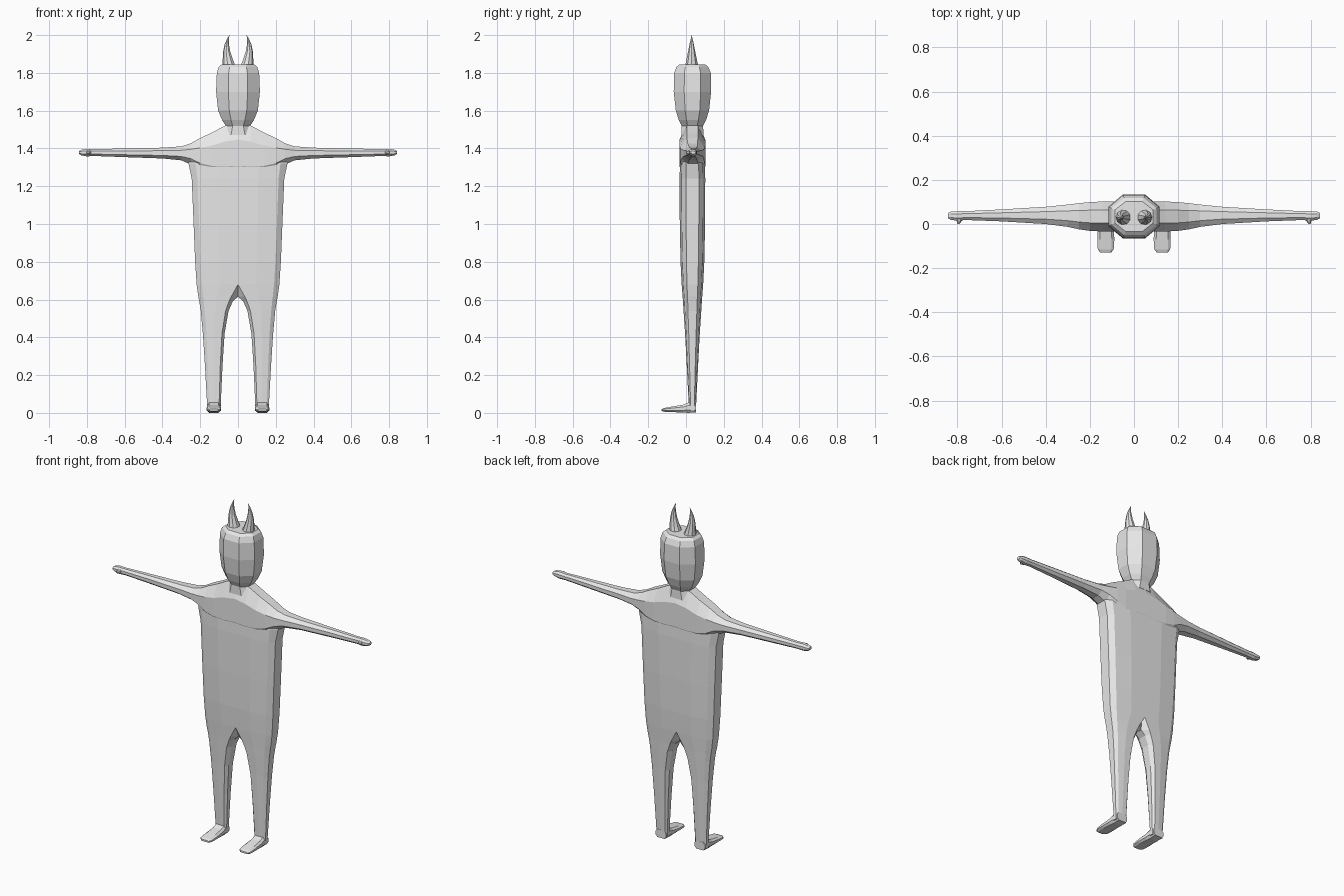
import bpy, bmesh, math

grey = bpy.data.materials.new("light grey")
grey.diffuse_color = (0.8, 0.8, 0.8, 1)
YC = 0.034  # depth centre of the body


def loft(name, rings, mirror=True, cap_start=True, cap_end=True):
    """Skin a list of equal-length point rings, optionally mirrored in x."""
    bm = bmesh.new()
    vs = [[bm.verts.new(p) for p in r] for r in rings]
    n = len(rings[0])
    for a, b in zip(vs, vs[1:]):
        for i in range(n):
            j = (i + 1) % n
            bm.faces.new((a[i], a[j], b[j], b[i]))
    if cap_start:
        bm.faces.new(vs[0])
    if cap_end:
        bm.faces.new(vs[-1])
    bmesh.ops.recalc_face_normals(bm, faces=bm.faces)
    # Drop the hidden wall on the mirror plane
    wall = [f for f in bm.faces if all(abs(v.co.x) < 1e-5 for v in f.verts)]
    bmesh.ops.delete(bm, geom=wall, context='FACES')
    bmesh.ops.remove_doubles(bm, verts=bm.verts, dist=1e-5)
    me = bpy.data.meshes.new(name)
    bm.to_mesh(me)
    bm.free()
    me.materials.append(grey)
    ob = bpy.data.objects.new(name, me)
    bpy.context.collection.objects.link(ob)
    if mirror:
        ob.modifiers.new("mirror", 'MIRROR').use_clip = True
    return ob


def octagon(u0, u1, v0, v1, cu=0.28, cv=0.28):
    """Chamfered rectangle in a plane."""
    a, b = (u1 - u0) * cu, (v1 - v0) * cv
    return [(u0 + a, v0), (u1 - a, v0), (u1, v0 + b), (u1, v1 - b),
            (u1 - a, v1), (u0 + a, v1), (u0, v1 - b), (u0, v0 + b)]


# Torso and legs: z, inner x, inner front-edge x, outer front-edge x, outer x, half depth
body = [
    (0.01, 0.092, 0.100, 0.152, 0.163, 0.020),
    (0.05, 0.091, 0.100, 0.152, 0.164, 0.020),
    (0.25, 0.082, 0.094, 0.160, 0.175, 0.030),
    (0.42, 0.071, 0.085, 0.167, 0.186, 0.039),
    (0.54, 0.050, 0.066, 0.176, 0.197, 0.047),
    (0.59, 0.028, 0.048, 0.181, 0.205, 0.050),
    (0.615, 0.0, 0.036, 0.184, 0.210, 0.052),
    (0.68, 0.0, 0.0, 0.191, 0.219, 0.057),
    (0.80, 0.0, 0.0, 0.198, 0.227, 0.063),
    (1.00, 0.0, 0.0, 0.206, 0.235, 0.067),
    (1.24, 0.0, 0.0, 0.215, 0.245, 0.068),
    (1.32, 0.0, 0.0, 0.225, 0.262, 0.066),
    (1.37, 0.0, 0.0, 0.215, 0.250, 0.060),
]
rings = []
for z, xi, fi, fo, xo, d in body:
    m, s, e = (fi + fo) / 2, d * 0.5, d * 0.84
    half = [(xi, -s), (fi, -d), (m, -d), (fo, -e), (xo, -s)]
    pts = half + [(x, -y) for x, y in reversed(half)]
    rings.append([(x, YC + y, z) for x, y in pts])
loft("torso_and_legs", rings)

# Shoulders and arms: x, y front, y back, z bottom, z top
arm = [
    (0.00, -0.034, 0.102, 1.22, 1.535),
    (0.07, -0.034, 0.102, 1.22, 1.52),
    (0.14, -0.034, 0.102, 1.24, 1.483),
    (0.20, -0.031, 0.099, 1.27, 1.455),
    (0.25, -0.024, 0.094, 1.315, 1.427),
    (0.30, -0.013, 0.088, 1.337, 1.411),
    (0.40, 0.000, 0.078, 1.347, 1.404),
    (0.60, 0.012, 0.066, 1.354, 1.400),
    (0.76, 0.018, 0.058, 1.360, 1.396),
    (0.80, 0.015, 0.058, 1.358, 1.398),
    (0.83, 0.019, 0.056, 1.364, 1.393),
    (0.842, 0.026, 0.050, 1.371, 1.387),
]
loft("shoulders_and_arms",
     [[(x, y, z) for y, z in octagon(*q)] for x, *q in arm], cap_start=False)

# Thumbs: short tapered stubs on the front of each hand
loft("thumbs", [[(x, y, z) for x, z in octagon(cx - r, cx + r, 1.378 - r, 1.378 + r)]
                for y, cx, r in [(0.035, 0.788, 0.017), (0.012, 0.792, 0.011),
                                 (0.0, 0.795, 0.005)]])

# Feet: y, x inner, x outer, z bottom, z top
feet = [
    (0.054, 0.094, 0.161, 0.003, 0.050),
    (0.012, 0.092, 0.163, 0.000, 0.054),
    (-0.015, 0.091, 0.164, 0.002, 0.043),
    (-0.070, 0.089, 0.166, 0.004, 0.034),
    (-0.115, 0.092, 0.164, 0.006, 0.026),
    (-0.130, 0.104, 0.153, 0.010, 0.020),
]
loft("feet", [[(x, y, z) for x, z in octagon(*q, cu=0.15)] for y, *q in feet])

# Neck and head: z, half width, half depth
head = [(1.47, 0.085, 0.058), (1.52, 0.064, 0.057), (1.55, 0.084, 0.072),
        (1.60, 0.105, 0.088), (1.70, 0.116, 0.099), (1.80, 0.112, 0.097),
        (1.832, 0.102, 0.084), (1.845, 0.086, 0.068)]
loft("head", [[(x, y, z) for x, y in octagon(-w, w, YC - d, YC + d)]
              for z, w, d in head], mirror=False)

# Horns: z, centre x, radius, curving inward at the tip
horn = [(1.83, 0.046, 0.037), (1.87, 0.053, 0.028), (1.91, 0.059, 0.020),
        (1.95, 0.059, 0.012), (1.98, 0.053, 0.005), (2.0, 0.046, 0.0006)]
loft("horns", [[(cx + r * math.cos(k * math.tau / 9),
                 YC - 0.004 + r * math.sin(k * math.tau / 9), z)
                for k in range(9)] for z, cx, r in horn])
